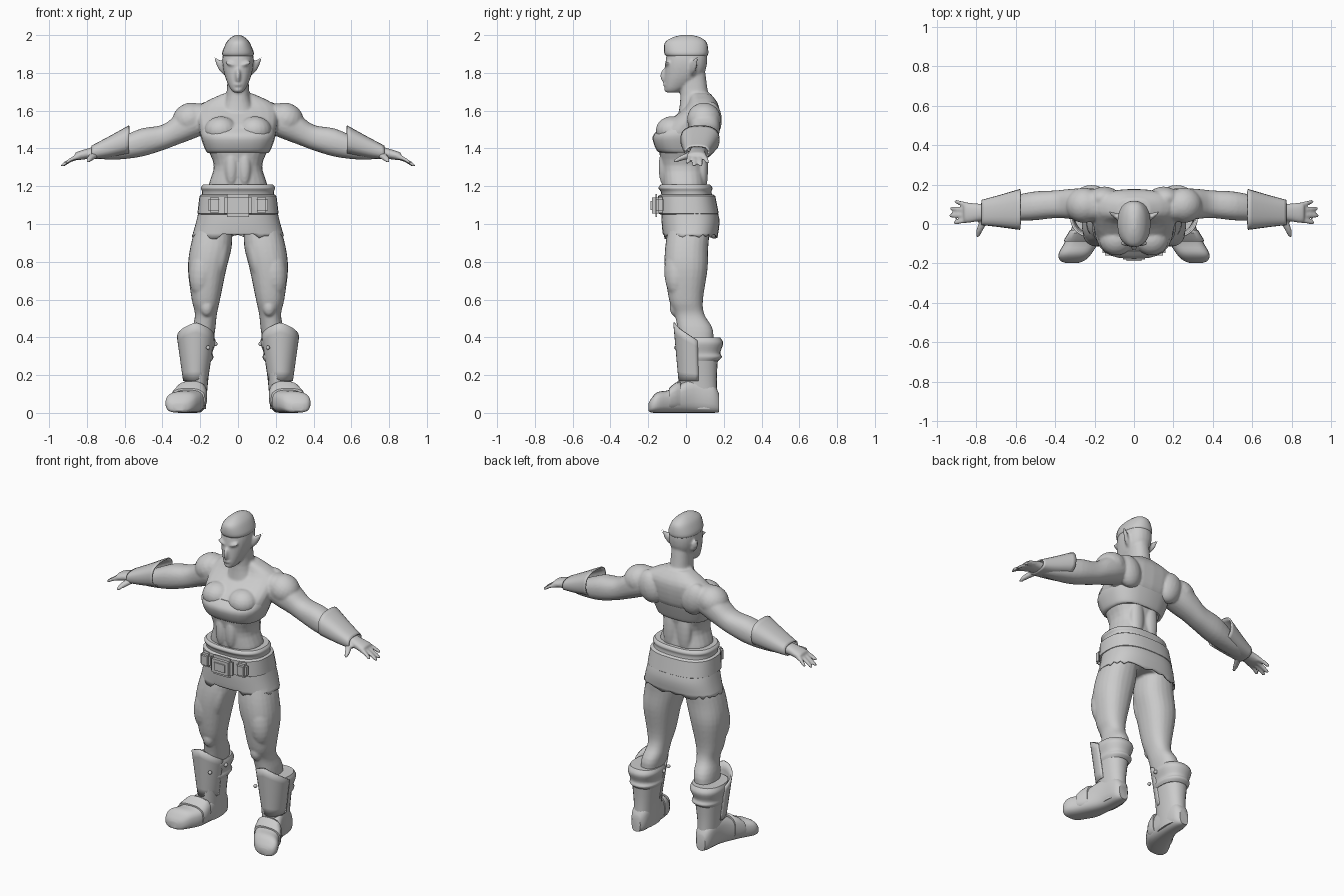
import bpy, bmesh, math, random
from mathutils import Vector

if "Cube" in bpy.data.objects:
    bpy.data.objects.remove(bpy.data.objects["Cube"])

random.seed(4)
grey = bpy.data.materials.new("plain_grey")
grey.diffuse_color = (0.6, 0.6, 0.6, 1)
grey.use_nodes = True
grey.node_tree.nodes["Principled BSDF"].inputs["Base Color"].default_value = grey.diffuse_color
AXES = {"x": (0, 1, 2), "y": (1, 0, 2), "z": (2, 0, 1)}


def finish(bm, name, mirror=False, angle=40):
    bmesh.ops.recalc_face_normals(bm, faces=bm.faces)
    me = bpy.data.meshes.new(name)
    bm.to_mesh(me)
    bm.free()
    me.materials.append(grey)
    ob = bpy.data.objects.new(name, me)
    bpy.context.collection.objects.link(ob)
    bpy.ops.object.select_all(action="DESELECT")
    ob.select_set(True)
    bpy.context.view_layer.objects.active = ob
    bpy.ops.object.shade_smooth_by_angle(angle=math.radians(angle))
    if mirror:
        ob.modifiers.new("mirror", "MIRROR").use_mirror_merge = False
    return ob


def smooth_rings(rings, steps):
    # Catmull-Rom interpolation between cross-sections
    out = []
    for i in range(len(rings) - 1):
        p = [rings[max(0, min(len(rings) - 1, i + k))] for k in (-1, 0, 1, 2)]
        for s in range(steps):
            t = s / steps
            out.append([0.5 * (2 * b + (c - a) * t + (2 * a - 5 * b + 4 * c - d) * t * t
                               + (3 * b - a - 3 * c + d) * t ** 3) for a, b, c, d in zip(*p)])
    return out + [list(rings[-1])]


def loft(name, axis, rings, mirror=False, power=2.3, n=24, steps=4, caps=(True, True), ragged=0):
    # ring: position on the axis, then low/high bounds in the two other directions
    # (a ring of four is centred: height, half width, front, back)
    rings = [(r[0], -r[1], r[1], r[2], r[3]) if len(r) == 4 else r for r in rings]
    bm = bmesh.new()
    it, ia, ib = AXES[axis]
    loops = []
    for k, (t, a0, a1, b0, b1) in enumerate(smooth_rings(rings, steps)):
        loop = []
        for j in range(n):
            c, s = math.cos(math.tau * j / n), math.sin(math.tau * j / n)
            co = [0, 0, 0]
            co[it] = t + (random.uniform(-ragged, ragged) if k == 0 else 0)
            co[ia] = (a0 + a1) / 2 + (a1 - a0) / 2 * math.copysign(abs(c) ** (2 / power), c)
            co[ib] = (b0 + b1) / 2 + (b1 - b0) / 2 * math.copysign(abs(s) ** (2 / power), s)
            loop.append(bm.verts.new(co))
        loops.append(loop)
    for p, q in zip(loops, loops[1:]):
        for j in range(n):
            bm.faces.new((p[j], p[(j + 1) % n], q[(j + 1) % n], q[j]))
    for cap, loop in zip(caps, (loops[0], loops[-1])):
        if cap:
            bm.faces.new(loop)
    return finish(bm, name, mirror)


def blob(name, loc, size, mirror=True, tilt=0):
    bm = bmesh.new()
    bmesh.ops.create_uvsphere(bm, u_segments=20, v_segments=12, radius=1)
    ca, sa = math.cos(tilt), math.sin(tilt)
    for v in bm.verts:
        x, y, z = (a * b for a, b in zip(v.co, size))
        v.co = Vector((x * ca + z * sa, y, z * ca - x * sa)) + Vector(loc)
    return finish(bm, name, mirror)


def box(name, loc, size, bevel, mirror=False):
    bm = bmesh.new()
    bmesh.ops.create_cube(bm, size=1)
    for v in bm.verts:
        v.co = Vector(a * b for a, b in zip(v.co, size)) + Vector(loc)
    bmesh.ops.bevel(bm, geom=bm.edges[:], offset=bevel, segments=2, affect="EDGES")
    return finish(bm, name, mirror)


# ---- Skin: torso, neck and head ----
loft("torso", "z", [(.97, .15, -.08, .12), (1.18, .16, -.12, .11), (1.31, .128, -.13, .1),
                    (1.43, .18, -.15, .125), (1.5, .205, -.14, .165), (1.62, .205, -.005, .175),
                    (1.69, .08, .02, .13)], power=2.5)
loft("neck", "z", [(1.58, .1, -.04, .15), (1.68, .062, -.03, .12), (1.82, .056, -.04, .1)])
loft("head", "z", [(1.695, .022, -.1, -.05), (1.72, .043, -.112, 0), (1.79, .072, -.113, .09),
                   (1.87, .083, -.107, .113), (1.95, .066, -.09, .1), (1.985, .036, -.06, .06)])
loft("ear", "x", [(.055, 0, .045, 1.775, 1.85), (.1, .03, .058, 1.815, 1.87),
                  (.127, .054, .066, 1.879, 1.889)], True)
blob("nose", (0, -.114, 1.785), (.014, .022, .038), False)
blob("brow", (.034, -.098, 1.845), (.036, .016, .011), True, -.35)
blob("lips", (0, -.108, 1.738), (.024, .014, .01), False)
blob("chin", (0, -.097, 1.71), (.024, .018, .014), False)
# torso muscles
blob("chest", (.09, -.075, 1.495), (.088, .085, .075))
blob("shoulder_blade", (.15, .13, 1.55), (.08, .06, .1), True, .3)
blob("back_muscle", (.05, .085, 1.3), (.045, .032, .15))
blob("belly_muscle", (.035, -.115, 1.3), (.034, .03, .1))
blob("deltoid", (.255, .095, 1.555), (.095, .09, .085), True, .5)
# arm from shoulder to palm
loft("arm", "x", [(.14, .02, .16, 1.49, 1.63), (.24, .01, .18, 1.45, 1.637), (.32, .025, .178, 1.42, 1.585),
                  (.4, .03, .17, 1.39, 1.525), (.52, .018, .163, 1.355, 1.503), (.66, .02, .13, 1.34, 1.44),
                  (.76, .018, .104, 1.347, 1.41), (.85, .005, .108, 1.338, 1.383),
                  (.865, .02, .095, 1.345, 1.37)], True)
loft("thumb", "y", [(.05, .72, .77, 1.355, 1.395), (-.03, .765, .8, 1.333, 1.362),
                    (-.068, .787, .802, 1.322, 1.336)], True, n=12)
# four fingers fanning out, the middle ones longest
for i in range(4):
    y0, y1 = .022 + .0235 * i, .008 + .035 * i
    tip = .945 - .03 * abs(i - 1.4) ** 1.2 / 1.6
    z1 = 1.3 + .015 * abs(i - 1.5)
    xm, ym, zm = (.83 + tip) / 2, (y0 + y1) / 2, (1.36 + z1) / 2 + .006
    loft("finger", "x", [(.83, y0 - .014, y0 + .014, 1.345, 1.375),
                         (xm, ym - .013, ym + .013, zm - .012, zm + .012),
                         (tip - .012, y1 - .011, y1 + .011, z1 - .004, z1 + .016),
                         (tip, y1 - .004, y1 + .004, z1 - .002, z1 + .006)], True, n=12)
# thigh, knee and calf
loft("leg", "z", [(1, .03, .22, -.09, .13), (.88, .033, .252, -.11, .118), (.76, .062, .265, -.112, .114),
                  (.6, .095, .245, -.09, .09), (.52, .112, .228, -.06, .098), (.43, .122, .243, -.042, .145),
                  (.28, .15, .25, -.02, .13)], True)
blob("thigh_muscle", (.19, -.05, .75), (.068, .065, .14), True, -.1)
blob("inner_thigh", (.1, -.05, .82), (.045, .05, .13), True, -.2)
blob("kneecap", (.165, -.055, .56), (.035, .032, .05))

# fuse all the skin parts into one smooth body
bpy.ops.object.select_all(action="SELECT")
bpy.context.view_layer.objects.active = bpy.data.objects["torso"]
bpy.ops.object.convert(target="MESH")
bpy.ops.object.join()
skin = bpy.context.view_layer.objects.active
skin.name = "body"
fuse = skin.modifiers.new("fuse", "REMESH")
fuse.mode, fuse.voxel_size, fuse.use_smooth_shade = "VOXEL", 0.007, True
relax = skin.modifiers.new("relax", "SMOOTH")
relax.factor, relax.iterations = 0.5, 4

# ---- Hair cap and chest wrap ----
loft("hair", "z", [(1.885, .074, -.1, .108), (1.905, .084, -.115, .118), (1.96, .062, -.112, .11),
                   (1.988, .036, -.07, .075), (2, .012, -.025, .03)])
loft("chest_wrap", "z", [(1.375, .158, -.125, .115), (1.39, .172, -.155, .125), (1.46, .197, -.177, .148),
                         (1.505, .198, -.14, .16)], power=2.7)

# ---- Skirt with ragged hem, belt, buckle and pouches ----
skirt = loft("skirt", "z", [(.935, .243, -.122, .168), (1.03, .217, -.13, .176), (1.155, .19, -.13, .137),
                            (1.19, .197, -.146, .14), (1.208, .185, -.135, .128)],
             power=2.5, n=48, caps=(False, True), ragged=.014)
skirt.modifiers.new("cloth", "SOLIDIFY").thickness = 0.008
loft("belt", "z", [(1.05, .205, -.135, .165), (1.056, .215, -.147, .173), (1.148, .204, -.147, .155),
                   (1.155, .195, -.135, .145)], power=2.6, n=32, steps=1)
box("buckle", (0, -.158, 1.098), (.15, .045, .12), .018)
box("buckle_centre", (0, -.176, 1.098), (.09, .022, .065), .008)
box("belt_pouch", (.125, -.135, 1.1), (.07, .05, .085), .014, True)

# ---- Bracers flaring towards the elbow ----
bracer = loft("bracer", "x", [(.578, -.03, .178, 1.37, 1.522), (.69, -.015, .145, 1.35, 1.46),
                              (.775, -.005, .122, 1.342, 1.415)], True, power=2.6, caps=(False, False))
bracer.modifiers.new("leather", "SOLIDIFY").thickness = 0.008

# ---- Boots: shaft, rolled cuff, foot and strap ----
loft("boot_shaft", "z", [(.02, .17, .275, -.04, .172), (.18, .157, .285, -.04, .163),
                         (.36, .13, .305, -.045, .175), (.4, .125, .305, -.045, .172)], True)
loft("boot_cuff", "z", [(.275, .14, .295, -.03, .17), (.295, .13, .302, -.035, .19),
                        (.32, .135, .302, -.035, .182), (.37, .118, .314, -.04, .197),
                        (.4, .125, .305, -.035, .18)], True)
loft("foot", "y", [(.176, .195, .255, .004, .1), (.14, .172, .275, 0, .155), (.04, .167, .292, 0, .185),
                   (-.08, .178, .345, 0, .124), (-.15, .215, .382, 0, .11), (-.185, .25, .375, .002, .075),
                   (-.198, .285, .345, .01, .05)], True, power=2.8)
loft("foot_strap", "y", [(-.03, .165, .325, .01, .163), (-.045, .163, .333, .008, .167),
                         (-.075, .168, .352, .008, .145), (-.09, .175, .357, .012, .13)],
     True, power=2.8, steps=1)

# ---- Pointed shin guards wrapped round the front and outer side ----
bm = bmesh.new()
cols, rows = 16, 6
grid = []
for i in range(cols + 1):
    u = i / cols * 2 - 1
    an = math.radians(-80 + 95 * u)
    top = .478 - .085 * abs(u + .1) ** 1.2
    col = []
    for j in range(rows + 1):
        z = .17 + (top - .17) * j / rows
        h = (z - .17) / .3
        rx, ry, cx = .066 + .044 * h, .085 + .015 * h, .225 - .002 * h
        col.append(bm.verts.new((cx + rx * math.cos(an), .045 - .012 * h + ry * math.sin(an), z)))
    grid.append(col)
for p, q in zip(grid, grid[1:]):
    for j in range(rows):
        bm.faces.new((p[j], q[j], q[j + 1], p[j + 1]))
guard = finish(bm, "shin_guard", True)
guard.modifiers.new("plate", "SOLIDIFY").thickness = 0.01
blob("guard_rivet", (.158, -.052, .345), (.011, .011, .011))
blob("cuff_rivet", (.12, .05, .365), (.012, .012, .012))
